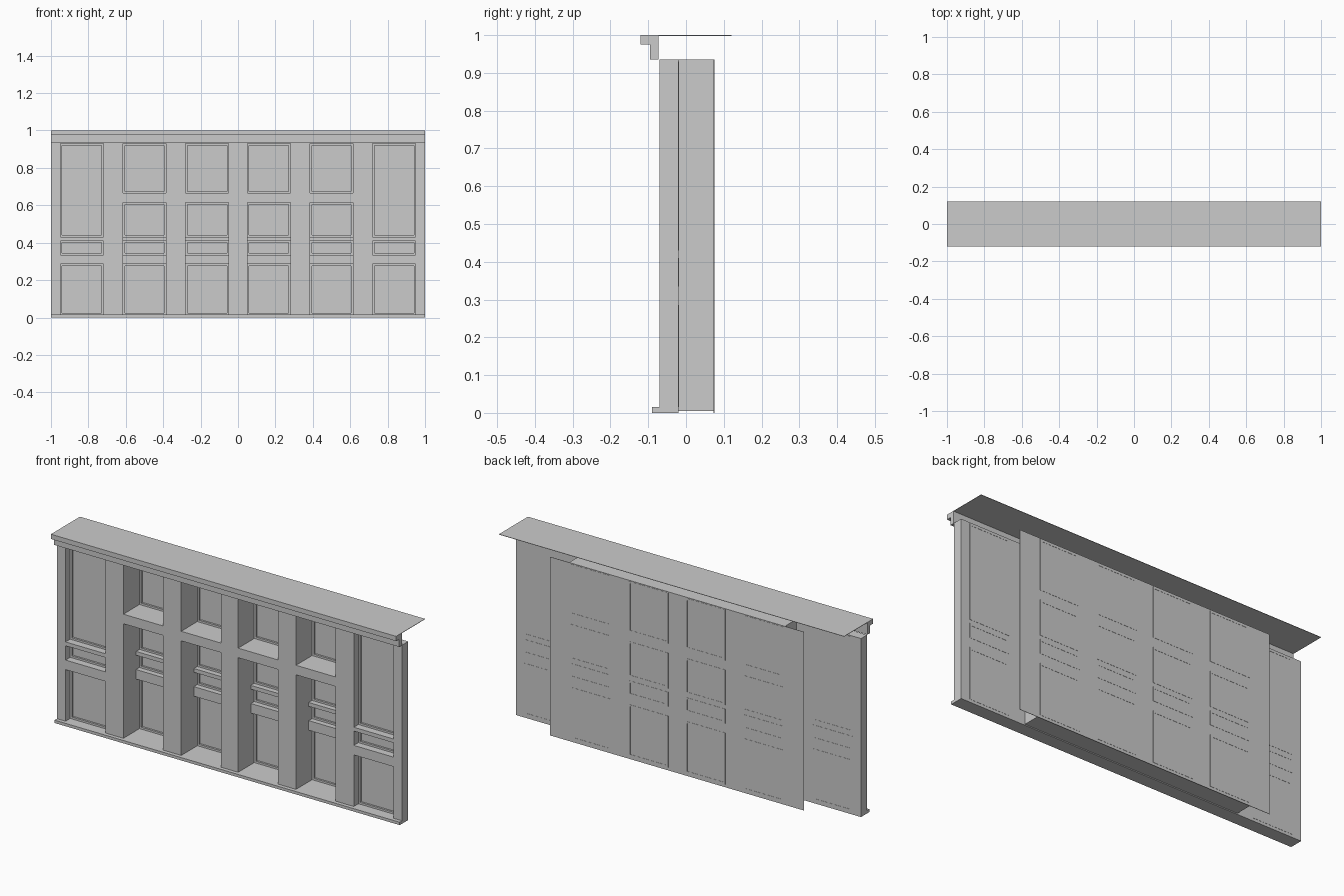
import bpy

cube = bpy.data.objects.get("Cube")
if cube:
    bpy.data.objects.remove(cube, do_unlink=True)

grey = bpy.data.materials.new("plain grey")
grey.use_nodes = True
colour = (0.6, 0.6, 0.6, 1)
grey.diffuse_color = colour
grey.node_tree.nodes["Principled BSDF"].inputs["Base Color"].default_value = colour

FRONT, MID, BACK = -0.07, -0.02, 0.075
TOP, FLOOR = 0.935, 0.015
SHEET = 0.002
TRIM = 0.01


def box(name, x, y, z):
    """Box spanning three (low, high) ranges."""
    corners = [(a, b, c) for a in x for b in y for c in z]
    faces = [(0, 1, 3, 2), (4, 6, 7, 5), (0, 4, 5, 1),
             (2, 3, 7, 6), (0, 2, 6, 4), (1, 5, 7, 3)]
    mesh = bpy.data.meshes.new(name)
    mesh.from_pydata(corners, [], faces)
    mesh.materials.append(grey)
    obj = bpy.data.objects.new(name, mesh)
    bpy.context.collection.objects.link(obj)
    return obj


def trim_frame(name, x, y, z):
    """Four thin strips just inside an opening."""
    (l, r), (b, t) = x, z
    box(name + "_left", (l, l + TRIM), y, z)
    box(name + "_right", (r - TRIM, r), y, z)
    inner = (l + TRIM, r - TRIM)
    box(name + "_bottom", inner, y, (b, b + TRIM))
    box(name + "_top", inner, y, (t - TRIM, t))


LOWER, MIDDLE = (FLOOR, 0.285), (0.335, 0.41)
UPPER = [(0.43, 0.615), (0.665, 0.93)]
inner_bays = [(-0.615, -0.385), (-0.28, -0.05), (0.05, 0.28), (0.385, 0.615)]
outer_bays = [(-0.95, -0.72), (0.72, 0.95)]

# Plinth, cornice and top sheet
box("plinth", (-1, 1), (-0.09, MID), (0, FLOOR))
box("cornice_lower", (-1, 1), (-0.095, FRONT - 0.003), (TOP, 0.975))
box("cornice_upper", (-1, 1), (-0.12, FRONT - 0.003), (0.975, 1 - SHEET))
box("top_sheet", (-1, 1), (-0.12, 0.12), (1 - SHEET, 1))

# Back board and top rail
box("back_board", (-0.735, 0.735), (BACK - SHEET, BACK), (0, TOP))
box("top_rail", (-1, 1), (FRONT, MID), (0.93, TOP))
box("niche_ceiling", (-0.625, 0.625), (MID, BACK - SHEET), (0.93, TOP))
box("niche_floor", (-0.625, 0.625), (MID, BACK - SHEET), (0.005, FLOOR))

# Deep pillars between the inner niches
for (_, left), (right, _) in zip(inner_bays, inner_bays[1:]):
    box("pillar", (left, right), (FRONT, BACK - SHEET), (FLOOR, 0.93))

# End stiles, wide stiles and outer niche walls on both sides
for s in (-1, 1):
    def side(a, b):
        return tuple(sorted((s * a, s * b)))
    box("end_stile", side(0.95, 1), (FRONT, MID), (FLOOR, 0.93))
    box("wide_stile", side(0.615, 0.72), (FRONT, MID), (FLOOR, 0.93))
    box("niche_wall", side(0.615, 0.625), (MID, BACK - SHEET), (FLOOR, 0.93))

# Inner niches: flush upper rail, two set back shelves, trims
for bay in inner_bays:
    inside = (FRONT, BACK - SHEET)
    setback = (0.035, BACK - SHEET)
    box("upper_rail", bay, inside, (0.615, 0.665))
    box("shelf", bay, setback, (0.41, 0.43))
    box("lower_rail", bay, setback, (0.285, 0.335))
    for opening in [LOWER, MIDDLE] + UPPER:
        trim_frame("niche_trim", bay, (BACK - 0.012, BACK + 0.001), opening)

# Shallow outer bays: panel, flush rails, trims
for bay in outer_bays:
    box("outer_panel", bay, (MID - SHEET, MID), (FLOOR, 0.93))
    box("outer_shelf", bay, (FRONT, MID - SHEET), (0.41, 0.43))
    box("outer_rail", bay, (FRONT, MID - SHEET), (0.285, 0.335))
    for opening in (LOWER, MIDDLE, (0.43, 0.93)):
        trim_frame("outer_trim", bay, (MID - 0.012, MID + 0.001), opening)
